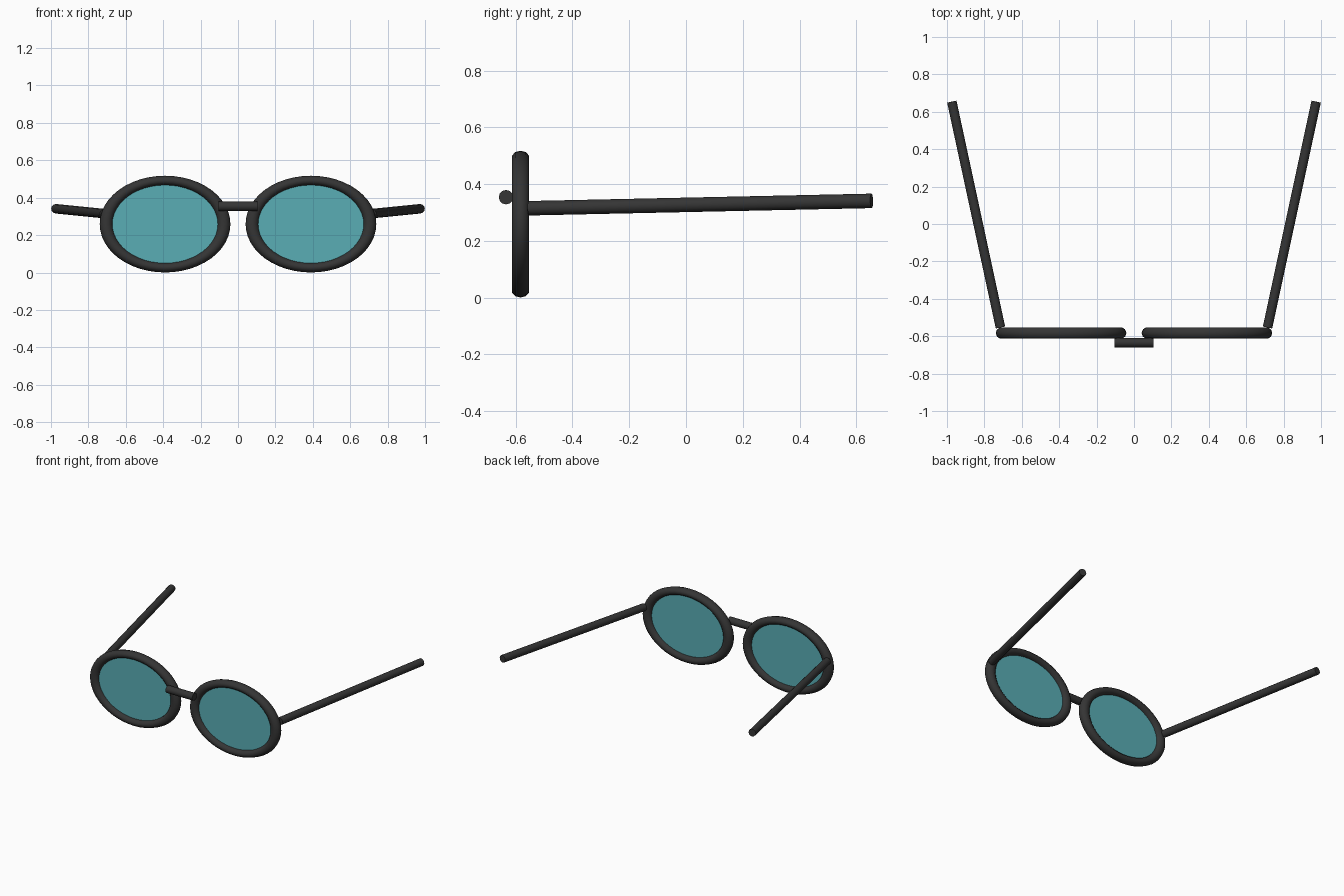
import bpy, math
from mathutils import Vector

if "Cube" in bpy.data.objects:
    bpy.data.objects.remove(bpy.data.objects["Cube"])


def paint(obj, name, color):
    mat = bpy.data.materials.get(name) or bpy.data.materials.new(name)
    mat.diffuse_color = color
    mat.use_nodes = True
    mat.node_tree.nodes["Principled BSDF"].inputs["Base Color"].default_value = mat.diffuse_color
    obj.data.materials.append(mat)


def smooth(obj, degrees=40):
    bpy.ops.object.select_all(action='DESELECT')
    obj.select_set(True)
    bpy.context.view_layer.objects.active = obj
    bpy.ops.object.shade_smooth_by_angle(angle=math.radians(degrees))


def rod(name, start, end, radius, sides=12):
    a, b = Vector(start), Vector(end)
    bpy.ops.mesh.primitive_cylinder_add(vertices=sides, radius=radius, depth=(b - a).length,
                                        location=(a + b) / 2)
    obj = bpy.context.object
    obj.name = name
    obj.rotation_euler = (b - a).to_track_quat('Z', 'Y').to_euler()
    paint(obj, "dark_frame", DARK)
    smooth(obj)


DARK = (0.035, 0.035, 0.035, 1)
TEAL = (0.1, 0.42, 0.46, 1)
RIM_Y, RIM_Z = -0.583, 0.259

for side, s in (("left", -1), ("right", 1)):
    # Oval rim: a stretched torus
    bpy.ops.mesh.primitive_torus_add(major_segments=48, minor_segments=10,
                                     major_radius=0.29, minor_radius=0.032,
                                     location=(s * 0.39, RIM_Y, RIM_Z),
                                     rotation=(math.pi / 2, 0, 0))
    rim = bpy.context.object
    rim.name = side + "_rim"
    rim.scale = (1.085, 0.803, 1)
    paint(rim, "dark_frame", DARK)
    smooth(rim, 50)

    # Tinted lens: thin oval disc seated in the rim
    bpy.ops.mesh.primitive_cylinder_add(vertices=48, radius=0.28, depth=0.012,
                                        location=(s * 0.39, RIM_Y, RIM_Z),
                                        rotation=(math.pi / 2, 0, 0))
    lens = bpy.context.object
    lens.name = side + "_lens"
    lens.scale = (1.085, 0.803, 1)
    paint(lens, "tinted_lens", TEAL)
    smooth(lens)

    # Temple arm, splayed outward and slightly raised at the back
    rod(side + "_arm", (s * 0.714, -0.553, 0.315), (s * 0.974, 0.654, 0.341), 0.0255)

# Nose bridge in front of the rims
rod("bridge", (-0.104, -0.634, 0.354), (0.104, -0.634, 0.354), 0.0255)
